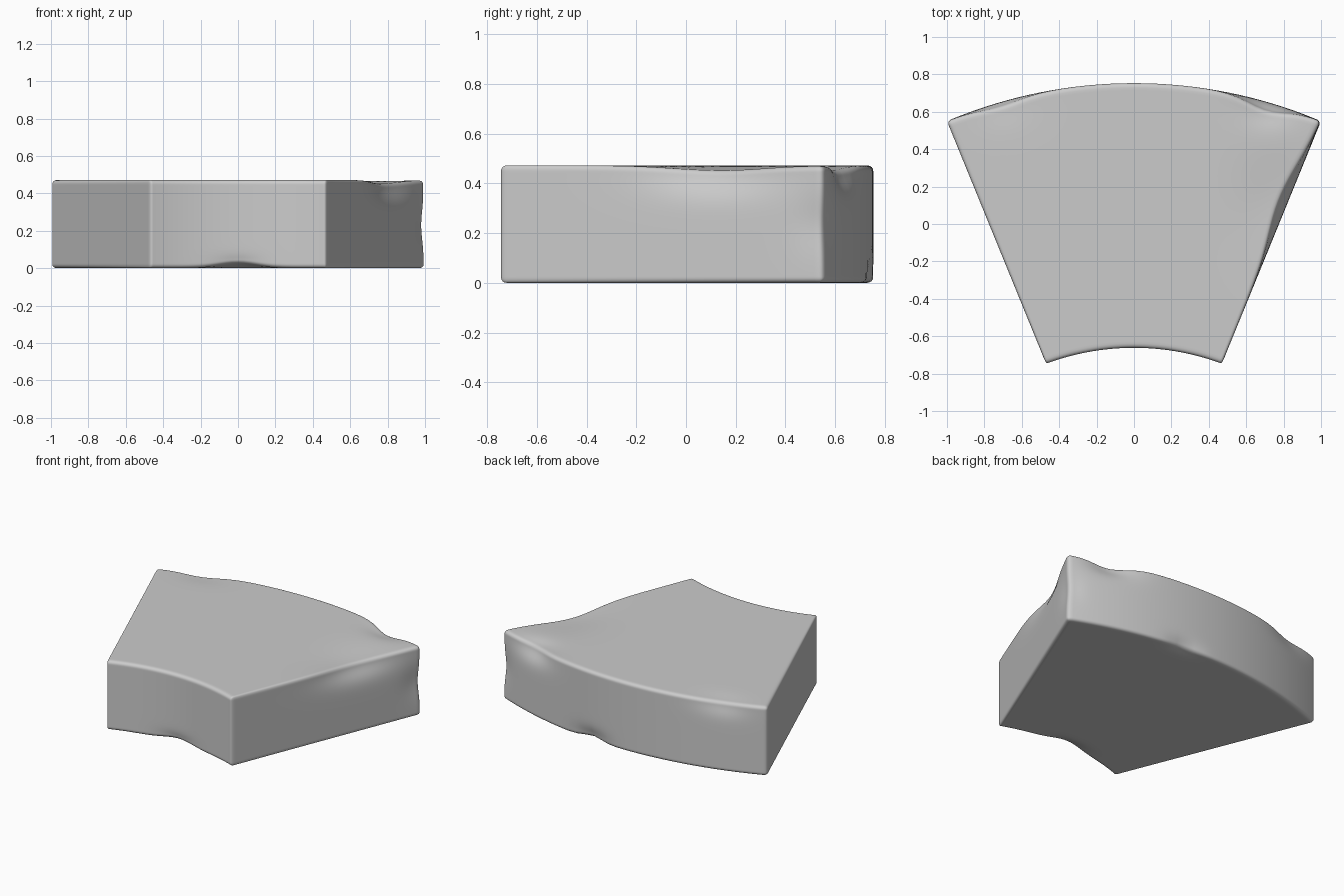
import bpy, bmesh
from math import sin, pi, sqrt, exp
from mathutils import Vector

if "Cube" in bpy.data.objects:
    bpy.data.objects.remove(bpy.data.objects["Cube"])

H = 0.472                                # block height
HALF = Vector((1.0, 0.65, H / 2))        # unbent box half sizes
R = 0.022                                # edge rounding

def arc_lift(x, half, sag):
    """Height of a circular arc above its chord."""
    rad = (half * half + sag * sag) / (2 * sag)
    return sqrt(max(rad * rad - x * x, 0)) - (rad - sag)

def rounded_box(p):
    """Cube grid point -> rounded box, with rows gathered near the edges."""
    q = Vector([sin(c * pi / 2) * h for c, h in zip(p, HALF)])
    core = Vector([max(-h + R, min(h - R, c)) for c, h in zip(q, HALF)])
    d = q - core
    return core + d.normalized() * R if d.length > 1e-7 else q

def wedge(p):
    """Box -> ring sector with curved front and back."""
    t = (p.y + HALF.y) / (2 * HALF.y)
    half = 0.47 + 0.53 * t
    x = p.x * half
    front = -0.747 + arc_lift(p.x * 0.47, 0.47, 0.085)
    back = 0.55 + arc_lift(p.x, 1.0, 0.203)
    return Vector((x, front + (back - front) * t, p.z + H / 2))

# worn edges: centre, spread, push
WEAR = [
    ((0.83, 0.12, H), (0.25, 0.28, 0.10), (-0.045, 0.01, -0.02)),
    ((0.72, 0.65, H), (0.16, 0.12, 0.09), (-0.01, -0.045, -0.02)),
    ((-0.72, 0.65, H), (0.17, 0.12, 0.08), (0.005, -0.022, -0.01)),
    ((0.0, -0.66, 0), (0.14, 0.06, 0.06), (0, 0.01, 0.025)),
    ((0.20, 0.74, 0), (0.10, 0.06, 0.07), (0, -0.025, 0.015)),
    ((0.98, 0.55, 0.23), (0.07, 0.12, 0.11), (-0.014, -0.004, 0)),
]

def worn(p):
    out = p.copy()
    for c, s, push in WEAR:
        g = exp(-sum(((a - b) / k) ** 2 for a, b, k in zip(p, c, s)))
        out += Vector(push) * g
    return out

# curved wedge block
bm = bmesh.new()
bmesh.ops.create_cube(bm, size=2)
bmesh.ops.subdivide_edges(bm, edges=bm.edges[:], cuts=47, use_grid_fill=True)
for v in bm.verts:
    v.co = worn(wedge(rounded_box(v.co)))
for f in bm.faces:
    f.smooth = True
mesh = bpy.data.meshes.new("wedge_block")
bm.to_mesh(mesh)
bm.free()
bpy.context.collection.objects.link(bpy.data.objects.new("wedge_block", mesh))
